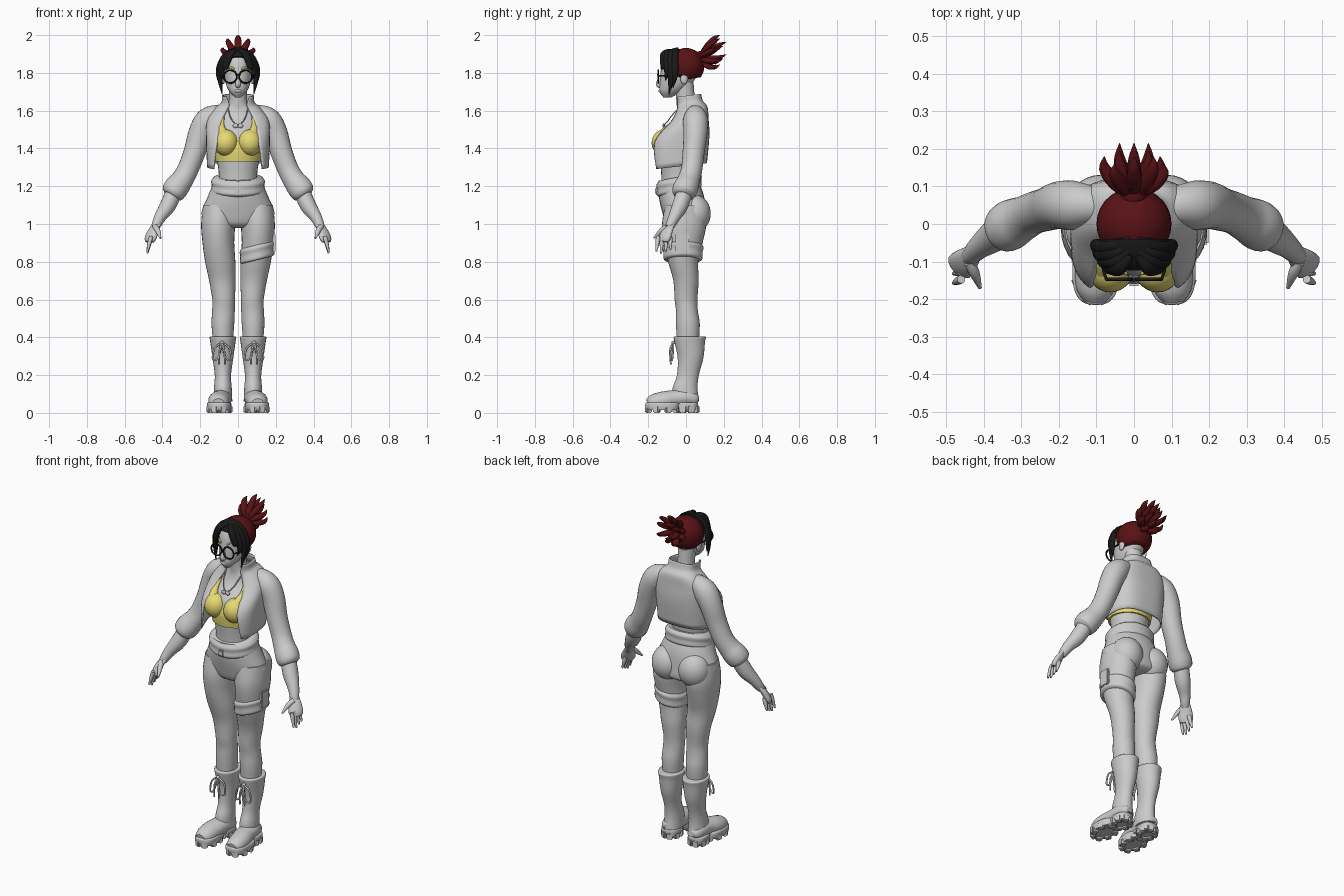
import bpy, bmesh, math
from mathutils import Vector, Matrix

old = bpy.data.objects.get("Cube")
if old:
    bpy.data.objects.remove(old)


def material(name, red, green, blue):
    mat = bpy.data.materials.new(name)
    mat.use_nodes = True
    mat.diffuse_color = (red, green, blue, 1)
    shader = next(n for n in mat.node_tree.nodes if n.type == 'BSDF_PRINCIPLED')
    shader.inputs["Base Color"].default_value = (red, green, blue, 1)
    return mat


GREY = material("plain grey", .6, .6, .6)
YELLOW = material("soft yellow", .8, .7, .17)
RED = material("dark red", .1, .006, .008)
BLACK = material("black", .01, .01, .01)


def finish(name, bm, mat, mirror=False, thickness=0):
    bmesh.ops.recalc_face_normals(bm, faces=bm.faces)
    mesh = bpy.data.meshes.new(name)
    bm.to_mesh(mesh)
    bm.free()
    mesh.materials.append(mat)
    mesh.shade_smooth()
    mesh.set_sharp_from_angle(angle=math.radians(50))
    ob = bpy.data.objects.new(name, mesh)
    bpy.context.collection.objects.link(ob)
    if thickness:
        solid = ob.modifiers.new("thickness", 'SOLIDIFY')
        solid.thickness = thickness
        solid.offset = 0
    if mirror:
        ob.modifiers.new("mirror", 'MIRROR')


def spline(rows, steps=4):
    """Smooth interpolation through rows of numbers."""
    out = []
    last = len(rows) - 1
    for i in range(last):
        before, start, end, after = (rows[min(max(k, 0), last)] for k in range(i - 1, i + 3))
        for step in range(steps):
            t = step / steps
            out.append([q + t / 2 * (r - p + t * (2 * p - 5 * q + 4 * r - s + t * (3 * (q - r) + s - p)))
                        for p, q, r, s in zip(before, start, end, after)])
    return out + [list(rows[-1])]


def ellipse(sides, power, gap=0):
    """Unit outline starting at the front, squarer for a lower power."""
    for k in range(sides + 1 if gap else sides):
        angle = gap + (math.pi - gap) * 2 * k / sides
        yield [math.copysign(abs(w) ** power, w) for w in (math.sin(angle), -math.cos(angle))]


def skin(name, loops, mat, mirror=False, closed=True, thickness=0):
    bm = bmesh.new()
    rings = [[bm.verts.new(co) for co in loop] for loop in loops]
    for lower, upper in zip(rings, rings[1:]):
        count = len(lower)
        for k in range(count if closed else count - 1):
            n = (k + 1) % count
            bm.faces.new((lower[k], lower[n], upper[n], upper[k]))
    if closed:
        bm.faces.new(rings[0])
        bm.faces.new(rings[-1])
    finish(name, bm, mat, mirror, thickness)


def column(name, rings, mat, mirror=False, x=0, y=0, power=1, tilt=(0, 0), sides=28):
    """Upright loft; a ring is height, half width, half depth, then optional y and x shifts."""
    rows = spline([list(ring) + [0] * (5 - len(ring)) for ring in rings])
    skin(name, [[(x + dx + wide * u, y + dy + deep * v, z + tilt[0] * wide * u + tilt[1] * deep * v)
                 for u, v in ellipse(sides, power)] for z, wide, deep, dy, dx in rows], mat, mirror)


def tube(name, points, radii, mat, mirror=False, flat=1, sides=14):
    """Sweep a round or flattened section along a smooth path."""
    rows = spline([(*p, r) for p, r in zip(points, radii)])
    loops, across = [], None
    for i, (*co, radius) in enumerate(rows):
        ahead, behind = rows[min(i + 1, len(rows) - 1)], rows[max(i - 1, 0)]
        way = (Vector(ahead[:3]) - Vector(behind[:3])).normalized()
        if across is None:
            across = way.cross(Vector((0, 0, 1)) if abs(way.z) < .95 else Vector((0, 1, 0)))
        across = (across - way * across.dot(way)).normalized()
        over = way.cross(across)
        loops.append([Vector(co) + radius * (across * u + over * v * flat) for u, v in ellipse(sides, 1)])
    skin(name, loops, mat, mirror)


def wire(name, points, radius, mat, mirror=False):
    tube(name, points, [radius] * len(points), mat, mirror, sides=8)


def ball(name, centre, radii, mat, mirror=False, cuts=()):
    bm = bmesh.new()
    bmesh.ops.create_uvsphere(bm, u_segments=28, v_segments=18, radius=1,
                              matrix=Matrix.Translation(centre) @ Matrix.Diagonal((*radii, 1)))
    for place, normal in cuts:
        geom = bm.verts[:] + bm.edges[:] + bm.faces[:]
        bmesh.ops.bisect_plane(bm, geom=geom, plane_co=place, plane_no=normal, clear_outer=True)
        bmesh.ops.holes_fill(bm, edges=[e for e in bm.edges if e.is_boundary])
    finish(name, bm, mat, mirror)


def box(name, centre, size, mat, mirror=False, turn=0):
    bm = bmesh.new()
    place = Matrix.Translation(centre) @ Matrix.Rotation(turn, 4, 'Z') @ Matrix.Diagonal((*size, 1))
    bmesh.ops.create_cube(bm, size=1, matrix=place)
    bmesh.ops.bevel(bm, geom=bm.edges[:], offset=.005, segments=2, affect='EDGES')
    finish(name, bm, mat, mirror)


# Body and head
column("torso", [(1.15, .12, .09, -.04), (1.25, .1, .09, -.04), (1.45, .13, .11, -.03), (1.55, .13, .08, .01),
                 (1.6, .1, .06, .01), (1.64, .05, .05), (1.75, .05, .05, -.01)], GREY)
column("head", [(1.67, .015, .02, -.1), (1.7, .045, .06, -.08), (1.74, .064, .084, -.055), (1.8, .075, .1, -.035),
                (1.86, .075, .1, -.025), (1.9, .06, .08, -.02), (1.92, .03, .04, -.02)], GREY)
tube("nose", [(0, -.13, 1.79), (0, -.145, 1.74), (0, -.13, 1.73)], (.007, .015, .01), GREY)
ball("lips", (0, -.133, 1.705), (.02, .013, .01), GREY)
ball("ears", (.078, -.01, 1.77), (.01, .02, .03), GREY, mirror=True)
wire("eyebrows", [(.02, -.132, 1.82), (.04, -.12, 1.83), (.065, -.09, 1.82)], .005, YELLOW, mirror=True)

# Glasses
turns = [k * math.pi / 8 for k in range(17)]
wire("glasses_rims", [(.04 + .034 * math.cos(a), -.147, 1.78 + .034 * math.sin(a)) for a in turns],
     .0045, BLACK, mirror=True)
wire("glasses_bridge", [(-.01, -.147, 1.785), (0, -.15, 1.79), (.01, -.147, 1.785)], .004, BLACK)
wire("glasses_arms", [(.073, -.147, 1.785), (.083, -.11, 1.785), (.08, -.01, 1.785)], .004, BLACK, mirror=True)

# Hair cap, fringe and side locks
ball("hair_cap", (0, 0, 1.835), (.1, .097, .097), RED,
     cuts=[((0, 0, 1.765), (0, .15, -1)), ((0, -.05, 0), (0, -1, 0))])
ball("fringe_cap", (0, -.035, 1.835), (.102, .105, .1), BLACK,
     cuts=[((0, -.04, 0), (0, 1, 0)), ((0, -.1, 1.875), (0, -.5, -1))])
for side in (1, -1):
    for y, end in ((-.118, 1.82), (-.1, 1.76), (-.08, 1.685), (-.06, 1.72)):
        x = side * .1 * math.sqrt(1 - ((y + .03) / .115) ** 2)
        middle = (end + 1.84) / 2
        tube("side_lock", [(side * .01, y * .7, 1.92), (x * .62, y, 1.9), (x, y, 1.84), (x * 1.06, y, middle),
                           (x * .92, y - .01, end)], (.011, .02, .02, .016, .002), BLACK, flat=.75)

# Spiky ponytail
root, rise = Vector((0, .08, 1.88)), Vector((0, 0, .04))
ball("ponytail_base", root, (.036, .04, .036), RED)
for count, spread, reach in ((9, 1, .1), (6, .55, .135)):
    for i in range(count):
        a = math.pi / 2 + 2 * math.pi * i / count
        out = Vector((math.cos(a), 0, math.sin(a))) * spread
        back = Vector((0, reach - .02 * (i % 2), 0))
        tube("ponytail_spike", [root + out * .015, root + out * .055 + back * .35 + rise * .3,
                                root + out * .08 + back * .7 + rise * .6, root + out * .08 + back + rise],
             (.014, .02, .015, .001), RED, flat=.75)

# Top with straps, and necklace
column("top_band", [(1.33, .12, .11, -.04), (1.4, .13, .12, -.035), (1.45, .13, .11, -.03)], YELLOW)
ball("top_cups", (.063, -.115, 1.43), (.064, .067, .07), YELLOW, mirror=True)
tube("top_straps", [(.075, -.125, 1.46), (.085, -.1, 1.5), (.085, -.075, 1.53), (.08, -.03, 1.59)],
     (.035, .022, .012, .01), YELLOW, mirror=True)
wire("necklace", [(.055, -.02, 1.63), (.045, -.07, 1.58), (.025, -.1, 1.54), (0, -.118, 1.525)], .003, GREY, mirror=True)
ball("pendant_wings", (.014, -.118, 1.52), (.014, .006, .012), GREY, mirror=True)

# Cropped jacket: height, half width, half depth, y shift, opening angle
rows = spline([(1.305, .16, .147, -.04, .8), (1.45, .165, .15, -.03, .57), (1.55, .16, .1, .015, .43),
               (1.61, .12, .08, .03, .36), (1.64, .085, .067, .02, .42), (1.68, .08, .066, .01, .75)])
skin("jacket", [[(wide * u, dy + deep * v, z + .12 * deep * v) for u, v in ellipse(40, .68, gap)]
                for z, wide, deep, dy, gap in rows], GREY, closed=False, thickness=.008)
tube("sleeves", [(.08, .045, 1.585), (.125, .05, 1.575), (.165, .05, 1.545), (.2, .05, 1.48), (.23, .04, 1.38),
                 (.265, .03, 1.29), (.295, .015, 1.235), (.325, 0, 1.195), (.345, -.015, 1.165), (.355, -.02, 1.15)],
     (.042, .055, .066, .063, .058, .056, .059, .066, .062, .045), GREY, mirror=True, sides=24)

# Forearms and hands
tube("forearms", [(.33, 0, 1.19), (.37, -.03, 1.1), (.41, -.06, 1.04), (.43, -.08, 1), (.44, -.09, .98)],
     (.042, .043, .032, .026, .02), GREY, mirror=True, sides=20)
tube("palms", [(.43, -.08, 1), (.45, -.1, .96), (.463, -.113, .925), (.468, -.118, .905)],
     (.026, .037, .04, .03), GREY, mirror=True, flat=.5)
for i in range(4):
    knuckle = Vector((.46, -.147 + .021 * i, .935))
    drop = Vector((.02, .004 * i - .01, .01 * abs(i - 1) - .09))
    tube("fingers", [knuckle, knuckle + drop * .4, knuckle + drop], (.011, .011, .005), GREY, mirror=True)
tube("thumbs", [(.44, -.1, .985), (.425, -.13, .965), (.41, -.17, .925)], (.015, .014, .005), GREY, mirror=True)

# Trousers, waistband and thigh strap
column("hips", [(.98, .1, .07), (1, .165, .105), (1.06, .193, .115, -.01), (1.15, .158, .12, -.025),
                (1.23, .125, .105, -.04)], GREY)
ball("seat", (.088, .045, 1.055), (.09, .086, .1), GREY, mirror=True)
column("trouser_legs", [(1.1, .085, .1, -.01, .01), (1, .09, .117, -.01, .015), (.9, .084, .103, -.015, .014),
                        (.8, .08, .08, -.015, .004), (.7, .07, .067, 0, -.007), (.6, .06, .06, 0, -.014),
                        (.54, .06, .058, .005, -.013), (.47, .06, .063, .01, -.01), (.38, .053, .058, .01, -.01)],
       GREY, mirror=True, x=.09)
column("waistband", [(1.165, .13, .107), (1.18, .143, .12), (1.205, .14, .118), (1.23, .142, .12), (1.25, .125, .105)],
       GREY, y=-.037, tilt=(0, .2))
box("waistband_tab", (0, -.158, 1.175), (.035, .014, .035), GREY)
column("thigh_strap", [(.81, .083, .097), (.82, .092, .104), (.85, .09, .104), (.875, .093, .109), (.89, .084, .1)],
       GREY, x=.102, y=-.016, tilt=(.25, 0))
box("strap_pouch", (.188, -.02, .9), (.022, .07, .1), GREY)

# Boots
column("boot_shafts", [(.06, .05, .07), (.13, .047, .066, -.005), (.2, .043, .058, .01), (.29, .055, .068, .024),
                       (.37, .066, .08, .02), (.4, .07, .085, .02), (.405, .06, .075, .02)], GREY, mirror=True, x=.08)
tube("boot_feet", [(.08, .06, .065), (.083, .045, .07), (.085, 0, .08), (.09, -.06, .075), (.1, -.12, .065),
                   (.103, -.175, .055), (.104, -.205, .05)],
     (.024, .042, .053, .054, .057, .05, .03), GREY, mirror=True, flat=.85, sides=24)
for name, y, wide, deep in (("front_soles", -.125, .062, .09), ("heel_soles", .005, .052, .058)):
    x = .088 - .11 * y
    column(name, [(z, wide * size, deep * size) for z, size in ((.014, .94), (.03, 1), (.05, 1), (.056, .92))],
           GREY, mirror=True, x=x, y=y, power=.75)
    for k in range(8):
        a = math.pi * (k + .5) / 4
        box("tread_blocks", (x + wide * .82 * math.sin(a), y - deep * .88 * math.cos(a), .019), (.034, .03, .038),
            GREY, mirror=True, turn=a)
box("arch_soles", (.09, -.045, .042), (.085, .05, .026), GREY, mirror=True)

# Boot bows
knot = Vector((.085, -.068, .372))
ball("bow_knots", knot, (.011, .009, .01), GREY, mirror=True)
for side in (-.04, .04):
    for name, spots in (("bow_loops", ((1, 0, -.03), (1.2, -.005, -.09), (.5, -.012, -.08), (0, 0, 0))),
                        ("bow_tails", ((.3, -.016, -.04), (.4, -.012, -.115)))):
        wire(name, [knot] + [knot + Vector((side * dx, dy, dz)) for dx, dy, dz in spots], .005, GREY, mirror=True)
